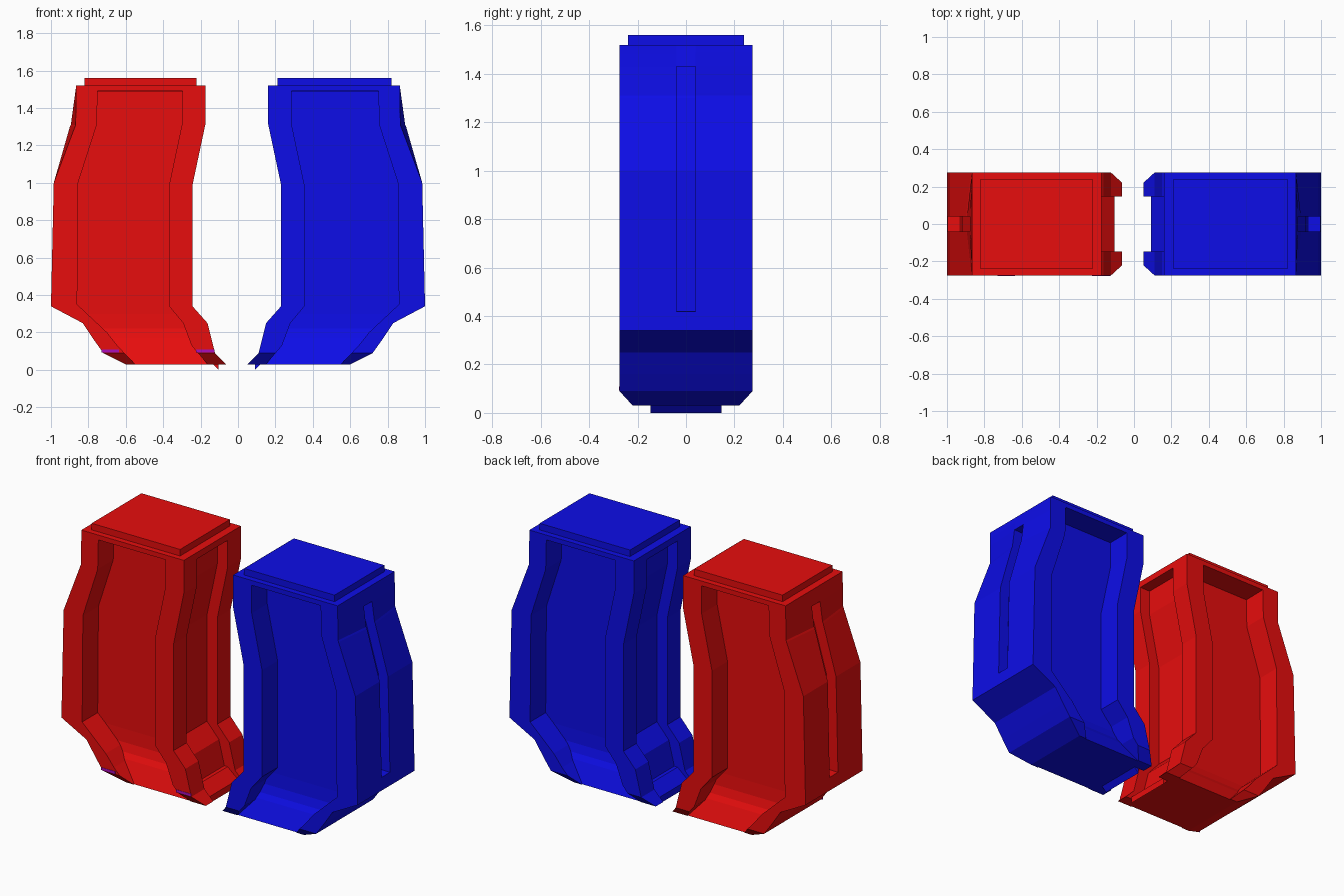
import bpy, bmesh

if "Cube" in bpy.data.objects:
    bpy.data.objects.remove(bpy.data.objects["Cube"])


def material(name, rgb):
    m = bpy.data.materials.new(name)
    m.diffuse_color = (*rgb, 1)
    m.use_nodes = True
    m.node_tree.nodes["Principled BSDF"].inputs["Base Color"].default_value = m.diffuse_color
    return m


RED = material("red", (0.8, 0.004, 0.004))
BLUE = material("blue", (0.004, 0.004, 0.8))
PURPLE = material("purple", (0.4, 0.004, 0.5))

# profiles as (z, value), bottom to top
INNER = [(.03, .05), (.09, .11), (.25, .15), (.34, .23), (.99, .23), (1.32, .16), (1.52, .16)]
OUTER = [(.03, .60), (.09, .72), (.16, .77), (.25, .83), (.34, 1.0), (1.0, .985), (1.31, .868), (1.52, .865)]
HALF_Y = [(.03, .22), (.09, .275)]
PANEL_IN = [(.03, .15), (.13, .235), (.25, .28), (.34, .355), (.99, .355), (1.32, .285)]
PANEL_OUT = [(.03, .55), (.13, .645), (.20, .70), (.35, .86), (1.0, .855), (1.31, .755), (1.52, .75)]
CORE_Y = [(.03, .215), (.14, .165), (.17, .145), (.22, .13), (.30, .125)]
BULGE = [(1.0, 0), (1.3, .027), (1.52, 0)]
PANEL_TOP, CHANNEL_TOP, SLOT_LOW, SLOT_TOP = 1.49, 1.48, .42, 1.43
EPS = .001


def at(profile, z):
    if z <= profile[0][0]:
        return profile[0][1]
    for (z0, a), (z1, b) in zip(profile, profile[1:]):
        if z <= z1:
            return a + (b - a) * (z - z0) / (z1 - z0)
    return profile[-1][1]


def section(z, shift):
    """Horizontal outline with front/back panels, inner channel and outer slot."""
    xi, xo, hy = at(INNER, z) + shift, at(OUTER, z), at(HALF_Y, z)
    ri, ro = at(PANEL_IN, z) + shift, at(PANEL_OUT, z)
    cy = at(CORE_Y, z) if z < PANEL_TOP else hy
    cd = .07 if z < CHANNEL_TOP else 0
    sd = .065 if SLOT_LOW < z < SLOT_TOP else 0
    xm = xo + at(BULGE, z)
    c, s = .148, .04
    front = [(xi, -c), (xi, -hy), (ri, -hy), (ri, -cy), (ro, -cy), (ro, -hy),
             (xo, -hy), (xm, -s), (xm - sd, -s)]
    half = front + [(x, -y) for x, y in reversed(front)]
    return half + [(xi + cd, c), (xi + cd, -c)]


def finish(name, bm, mat):
    bmesh.ops.remove_doubles(bm, verts=bm.verts, dist=EPS / 4)
    bmesh.ops.recalc_face_normals(bm, faces=bm.faces)
    me = bpy.data.meshes.new(name)
    bm.to_mesh(me)
    bm.free()
    me.materials.append(mat)
    ob = bpy.data.objects.new(name, me)
    bpy.context.collection.objects.link(ob)
    return ob


def loft_body(name, sign, shift, mat):
    zs = {z for p in (INNER, OUTER, HALF_Y, PANEL_IN, PANEL_OUT, CORE_Y, BULGE) for z, _ in p}
    for step in (PANEL_TOP, CHANNEL_TOP, SLOT_LOW, SLOT_TOP):
        zs |= {step - EPS / 2, step + EPS / 2}
    bm = bmesh.new()
    rings = [[bm.verts.new((sign * x, y, z)) for x, y in section(z, shift)] for z in sorted(zs)]
    n = len(rings[0])
    for a, b in zip(rings, rings[1:]):
        for i in range(n):
            j = (i + 1) % n
            bm.faces.new((a[i], a[j], b[j], b[i]))
    bm.faces.new(rings[0])
    bm.faces.new(rings[-1])
    finish(name, bm, mat)


def prism(name, pts, y0, y1, mat):
    """Extrude an x-z outline along y."""
    bm = bmesh.new()
    a = [bm.verts.new((x, y0, z)) for x, z in pts]
    b = [bm.verts.new((x, y1, z)) for x, z in pts]
    bm.faces.new(a)
    bm.faces.new(b)
    for i in range(len(a)):
        j = (i + 1) % len(a)
        bm.faces.new((a[i], a[j], b[j], b[i]))
    finish(name, bm, mat)


def rect(x0, x1, z0, z1):
    return [(x0, z0), (x1, z0), (x1, z1), (x0, z1)]


for label, sign, shift, mat in (("red", -1, .013, RED), ("blue", 1, 0, BLUE)):
    # curved body with recesses
    loft_body(label + "_body", sign, shift, mat)
    # raised top plate
    prism(label + "_top_plate", [(sign * x, z) for x, z in rect(.21 + shift, .82, 1.515, 1.56)],
          -.24, .24, mat)
    # small tab under the inner lip
    tab = [(.09, 0), (.12, .03), (.20, .10), (.16, .10), (.09, .04)]
    prism(label + "_foot_tab", [(sign * (x + shift), z) for x, z in tab], -.147, .147, mat)

# thin purple seams on the red piece's rails
for x0, x1 in ((-.73, -.635), (-.225, -.125)):
    prism("seam_strip", rect(x0, x1, .092, .108), -.277, -.272, PURPLE)
